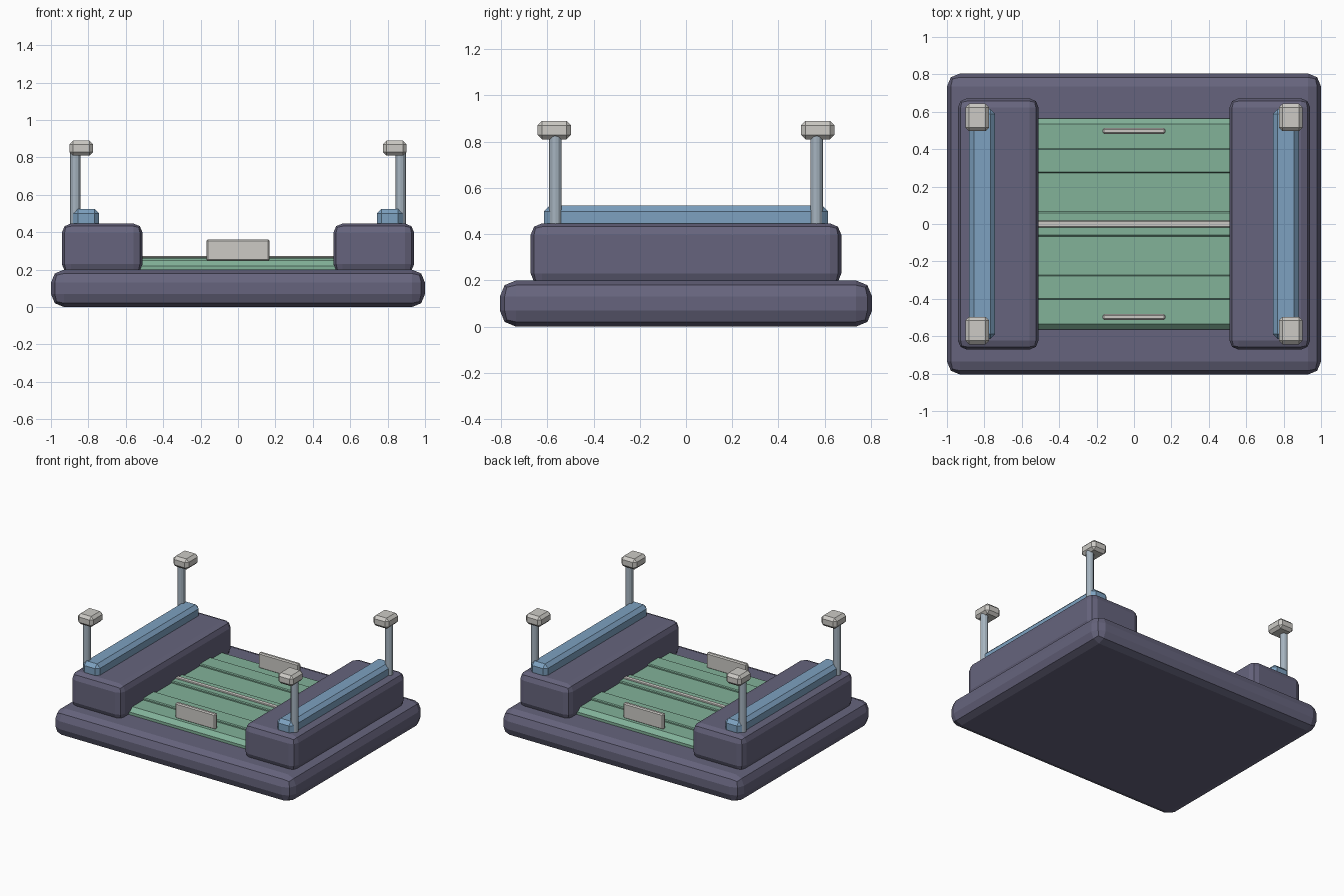
import bpy

if "Cube" in bpy.data.objects:
    bpy.data.objects.remove(bpy.data.objects["Cube"], do_unlink=True)


def linear(c):
    c /= 255
    return c / 12.92 if c <= 0.04045 else ((c + 0.055) / 1.055) ** 2.4


def material(name, *rgb):
    m = bpy.data.materials.new(name)
    m.use_nodes = True
    color = [linear(c) for c in rgb] + [1]
    m.diffuse_color = color
    m.node_tree.nodes["Principled BSDF"].inputs["Base Color"].default_value = color
    return m


slate = material("slate purple", 102, 100, 125)
green = material("sage green", 130, 178, 153)
blue = material("steel blue", 125, 161, 192)
metal = material("post grey", 166, 180, 192)
pale = material("pale grey", 204, 202, 197)


def box(name, lo, hi, mat, bevel=0, segments=1):
    """Box between two corners, with an optional chamfer or rounding."""
    center = [(a + b) / 2 for a, b in zip(lo, hi)]
    bpy.ops.mesh.primitive_cube_add(size=1, location=center)
    ob = bpy.context.object
    ob.name = name
    ob.scale = [b - a for a, b in zip(lo, hi)]
    bpy.ops.object.transform_apply(location=False, rotation=False, scale=True)
    ob.data.materials.append(mat)
    if bevel:
        mod = ob.modifiers.new("Bevel", "BEVEL")
        mod.width = bevel
        mod.segments = segments
    return ob


# Rounded base
box("base", (-1, -0.805, 0), (1, 0.805, 0.2), slate, 0.07, 2)

# Centre deck with raised slats and a seam bar
box("deck", (-0.56, -0.565, 0.17), (0.56, 0.565, 0.25), green, 0.03)
for i in (-1, 0, 1):
    y = i * 0.338
    box("deck_slat", (-0.55, y - 0.066, 0.24), (0.55, y + 0.066, 0.265), green, 0.006)
box("seam_bar", (-0.55, -0.018, 0.25), (0.55, 0.018, 0.272), pale, 0.004)

# Upright handles near both deck ends
for y in (-0.497, 0.497):
    box("handle", (-0.168, y - 0.016, 0.245), (0.168, y + 0.016, 0.362), pale, 0.008)

for s, side in ((1, "left"), (-1, "right")):
    # Side blocks and rails
    def span(a, b):
        return sorted((s * a, s * b))

    x0, x1 = span(0.51, 0.942)
    box(side + "_block", (x0, -0.672, 0.18), (x1, 0.672, 0.447), slate, 0.05, 2)
    x0, x1 = span(0.742, 0.882)
    box(side + "_rail", (x0, -0.615, 0.42), (x1, 0.615, 0.525), blue, 0.026)

    # Corner posts with chamfered caps
    for t, end in ((-1, "front"), (1, "back")):
        bpy.ops.mesh.primitive_cylinder_add(
            vertices=12, radius=0.027, depth=0.42, location=(s * 0.87, t * 0.565, 0.63))
        post = bpy.context.object
        post.name = f"{side}_{end}_post"
        post.data.materials.append(metal)
        bpy.ops.object.shade_smooth_by_angle()
        x0, x1 = span(0.774, 0.902)
        y0, y1 = sorted((t * 0.497, t * 0.643))
        box(f"{side}_{end}_cap", (x0, y0, 0.81), (x1, y1, 0.89), pale, 0.02)
